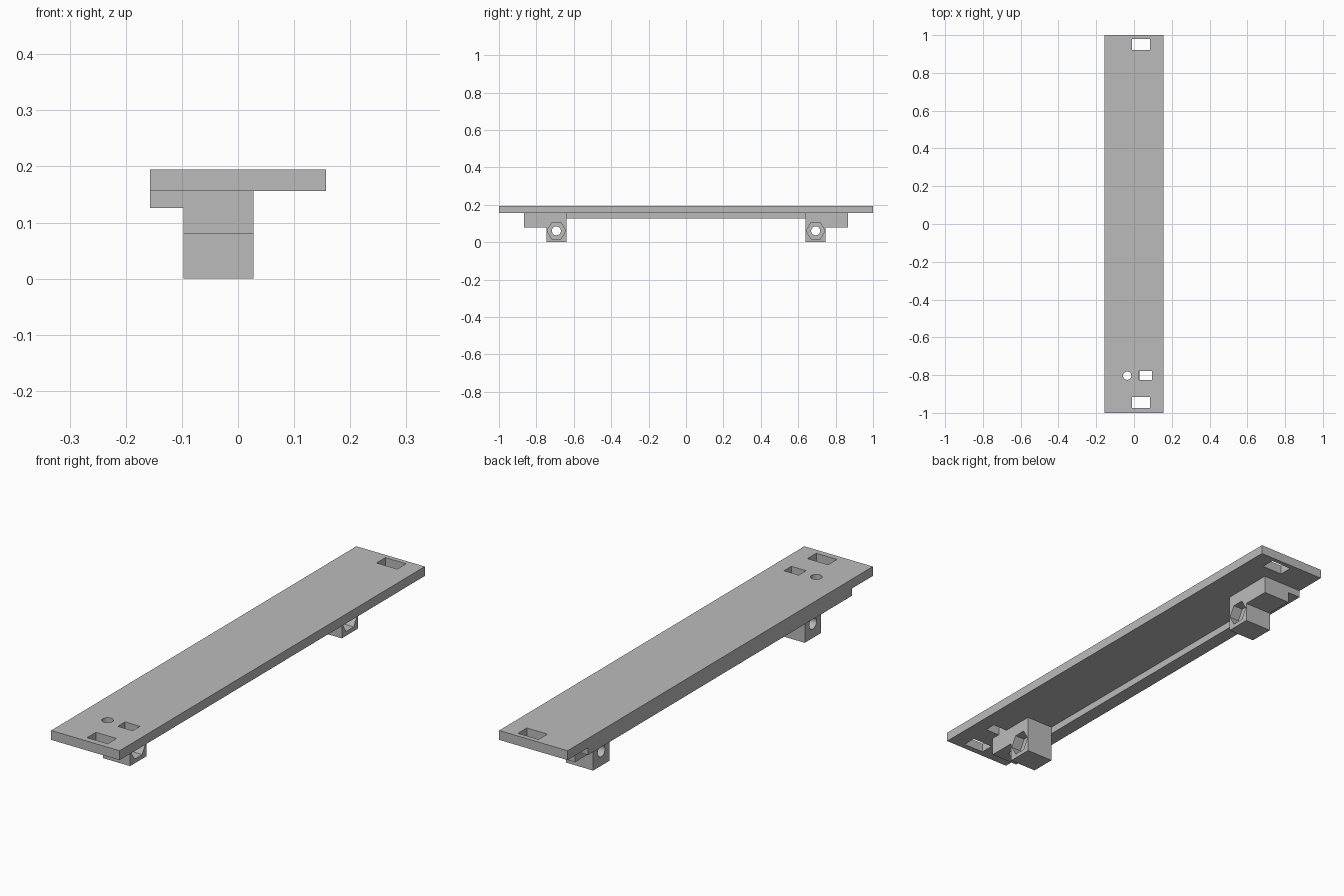
import bpy, bmesh, math
from mathutils import Matrix

if "Cube" in bpy.data.objects:
    bpy.data.objects.remove(bpy.data.objects["Cube"], do_unlink=True)

grey = bpy.data.materials.new("light_grey")
grey.use_nodes = True
grey.diffuse_color = (0.5, 0.5, 0.5, 1)
grey.node_tree.nodes["Principled BSDF"].inputs["Base Color"].default_value = (0.5, 0.5, 0.5, 1)


def finish(name, bm):
    mesh = bpy.data.meshes.new(name)
    bm.to_mesh(mesh)
    bm.free()
    mesh.materials.append(grey)
    ob = bpy.data.objects.new(name, mesh)
    bpy.context.collection.objects.link(ob)
    return ob


def box(name, x, y, z):
    bm = bmesh.new()
    size = [b - a for a, b in (x, y, z)]
    mid = [(a + b) / 2 for a, b in (x, y, z)]
    bmesh.ops.create_cube(bm, size=1, matrix=Matrix.Translation(mid) @ Matrix.Diagonal((*size, 1)))
    return finish(name, bm)


def prism(name, centre, radius, depth, sides, along_x=False):
    bm = bmesh.new()
    turn = Matrix.Rotation(math.pi / 2, 4, 'Y') if along_x else Matrix()
    bmesh.ops.create_cone(bm, cap_ends=True, segments=sides, radius1=radius, radius2=radius,
                          depth=depth, matrix=Matrix.Translation(centre) @ turn)
    return finish(name, bm)


def boolean(ob, other, operation):
    mod = ob.modifiers.new(operation.lower(), 'BOOLEAN')
    mod.operation = operation
    mod.solver = 'EXACT'
    mod.object = other
    other.hide_render = True
    other.hide_set(True)


# Parts: top plate, edge rail and the two hinge blocks with their outer steps
BLOCK_X = (-0.097, 0.028)
plate = box("top_plate", (-0.157, 0.157), (-1, 1), (0.156, 0.195))
rail = box("edge_rail", (-0.157, -0.097), (-0.865, 0.865), (0.126, 0.156))

# Slots through the plate
for name, x, y in (("front_slot", (-0.01, 0.085), (-0.975, -0.917)),
                   ("back_slot", (-0.01, 0.085), (0.922, 0.98)),
                   ("side_slot", (0.027, 0.095), (-0.826, -0.778))):
    boolean(plate, box(name + "_cutter", x, y, (0.1, 0.3)), 'DIFFERENCE')

# Round hole through the plate and the front step
round_hole = prism("round_hole_cutter", (-0.036, -0.803, 0.14), 0.022, 0.3, 32)
boolean(plate, round_hole, 'DIFFERENCE')

for side, label in ((-1, "front"), (1, "back")):
    span = lambda a, b: tuple(sorted((side * a, side * b)))
    block = box(label + "_hinge_block", BLOCK_X, span(0.64, 0.747), (0, 0.156))
    step = box(label + "_step", BLOCK_X, span(0.747, 0.865), (0.08, 0.156))
    # Bolt hole with a hexagonal nut recess on the left
    bolt_y = side * 0.693
    boolean(block, prism(label + "_bolt_cutter", (0, bolt_y, 0.061), 0.024, 0.4, 32, True), 'DIFFERENCE')
    boolean(block, prism(label + "_nut_cutter", (0.028, bolt_y, 0.061), 0.05, 0.09, 6, True), 'DIFFERENCE')
    if side < 0:
        boolean(step, round_hole, 'DIFFERENCE')
